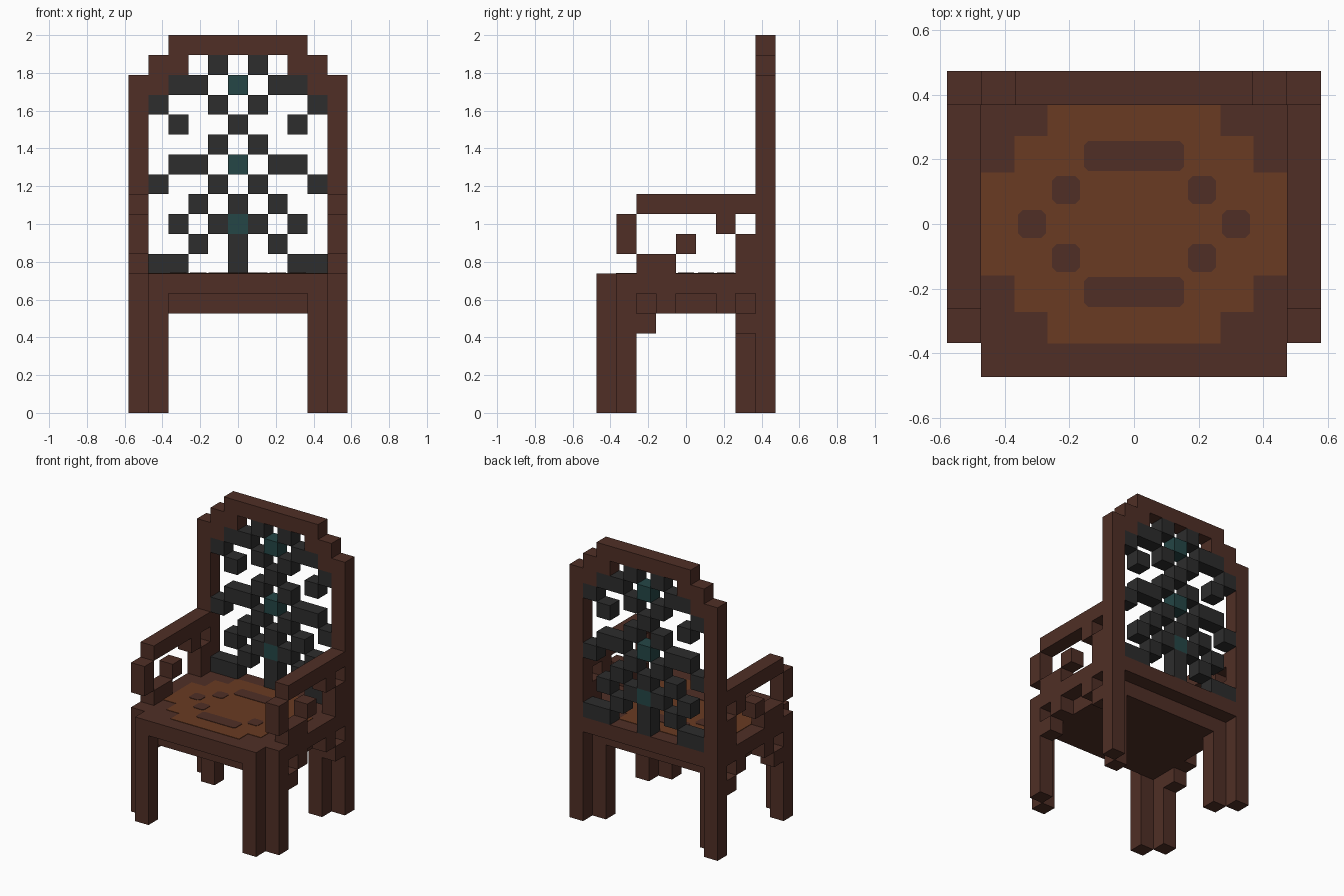
import bpy, bmesh, math

old = bpy.data.objects.get("Cube")
if old:
    bpy.data.objects.remove(old, do_unlink=True)

U = 2 / 19          # edge of one building block
SEAT_TOP = 7 * U


def material(name, r, g, b):
    m = bpy.data.materials.new(name)
    m.use_nodes = True
    m.diffuse_color = (r, g, b, 1)
    node = m.node_tree.nodes["Principled BSDF"]
    node.inputs["Base Color"].default_value = (r, g, b, 1)
    node.inputs["Roughness"].default_value = 0.9
    return m


wood = material("dark wood", .080, .028, .019)
cushion = material("light wood", .144, .044, .016)
iron = material("black iron", .026, .026, .026)
gem = material("teal stone", .018, .061, .061)


def finish(name, bm, mat):
    bmesh.ops.recalc_face_normals(bm, faces=bm.faces)
    mesh = bpy.data.meshes.new(name)
    bm.to_mesh(mesh)
    bm.free()
    mesh.materials.append(mat)
    obj = bpy.data.objects.new(name, mesh)
    bpy.context.collection.objects.link(obj)
    return obj


def blocks(name, cells, mat):
    """Outer skin of a set of unit blocks; column 5 and row 4 are the centre."""
    cells = set(cells)
    bm = bmesh.new()
    for cell in cells:
        for axis in range(3):
            for side in (0, 1):
                near = list(cell)
                near[axis] += 2 * side - 1
                if tuple(near) in cells:
                    continue
                ring = []
                for a, b in ((0, 0), (1, 0), (1, 1), (0, 1)):
                    p = list(cell)
                    p[axis] += side
                    p[(axis + 1) % 3] += a
                    p[(axis + 2) % 3] += b
                    ring.append(((p[0] - 5.5) * U, (p[1] - 4.5) * U, p[2] * U))
                if not side:
                    ring.reverse()
                bm.faces.new([bm.verts.new(v) for v in ring])
    bmesh.ops.remove_doubles(bm, verts=bm.verts, dist=U / 100)
    bmesh.ops.dissolve_limit(bm, angle_limit=math.radians(1),
                             verts=bm.verts, edges=bm.edges)
    return finish(name, bm, mat)


def box(c, r, k):
    return [(x, y, z) for x in range(*c) for y in range(*r) for z in range(*k)]


def plate(name, outline, mat, low, high):
    """Thin flat inlay."""
    bm = bmesh.new()
    face = bm.faces.new([bm.verts.new((x, y, low)) for x, y in outline])
    top = bmesh.ops.extrude_face_region(bm, geom=[face])["geom"]
    bmesh.ops.translate(bm, vec=(0, 0, high - low),
                        verts=[v for v in top if isinstance(v, bmesh.types.BMVert)])
    return finish(name, bm, mat)


# Backrest, top row first: F frame, b bars, t stones
BACK = """
..FFFFFFF..
.FF.b.b.FF.
FFbb.t.bbFF
Fb..b.b..bF
F.b..b..b.F
F...b.b...F
F.bb.t.bb.F
Fb..b.b..bF
F..b.b.b..F
F.b.btb.b.F
F..b.b.b..F
Fbb..b..bbF
""".split()


def from_back(mark):
    return [(c, 8, 18 - i) for i, row in enumerate(BACK)
            for c, ch in enumerate(row) if ch == mark]


posts = box((0, 1), (8, 9), (0, 7)) + box((10, 11), (8, 9), (0, 7))
blocks("backrest_frame", from_back("F") + posts, wood)
blocks("backrest_lattice", from_back("b"), iron)
blocks("backrest_stones", from_back("t"), gem)

# Seat: overhanging top on an inset slab
blocks("seat", box((0, 11), (1, 8), (6, 7)) + box((1, 10), (0, 1), (6, 7))
       + box((1, 10), (8, 9), (6, 7)) + box((1, 10), (1, 8), (5, 6)), wood)

# Arm and side brackets, front to back, from armrest down
ARM = """
..######
.#....#.
.#..#..#
..##...#
........
...#..#.
..#....#
""".split()

for side, outer, inner in (("left", 10, 9), ("right", 0, 1)):
    blocks(side + "_arm", [(outer, r, 10 - i) for i, row in enumerate(ARM)
                           for r, ch in enumerate(row) if ch == "#"], wood)
    blocks(side + "_front_leg", [(outer, 1, k) for k in range(6)]
           + [(inner, 0, k) for k in range(6)], wood)
    blocks(side + "_back_leg", [(inner, 7, k) for k in range(5)], wood)

# Light seat panel with stepped corners
quarter = [(.474, .16), (.37, .16), (.37, .272), (.268, .272), (.268, .37)]
half = quarter + [(-x, y) for x, y in reversed(quarter)]
plate("seat_panel", half + [(-x, -y) for x, y in half], cushion,
      SEAT_TOP - .002, SEAT_TOP + .003)


def inlay(name, x, y, hx, hy):
    """Rectangle with clipped corners."""
    c = .014
    q = [(hx, hy - c), (hx - c, hy)]
    h = q + [(-a, b) for a, b in reversed(q)]
    plate(name, [(x + a, y + b) for a, b in h + [(-a, -b) for a, b in h]],
          wood, SEAT_TOP + .001, SEAT_TOP + .006)


# Dark ring of inlays
for s in (-1, 1):
    inlay("seat_inlay_bar", 0, s * 2 * U, .155, .047)
    inlay("seat_inlay_side", s * 3 * U, 0, .043, .043)
    for t in (-1, 1):
        inlay("seat_inlay_corner", s * 2 * U, t * U, .043, .043)
